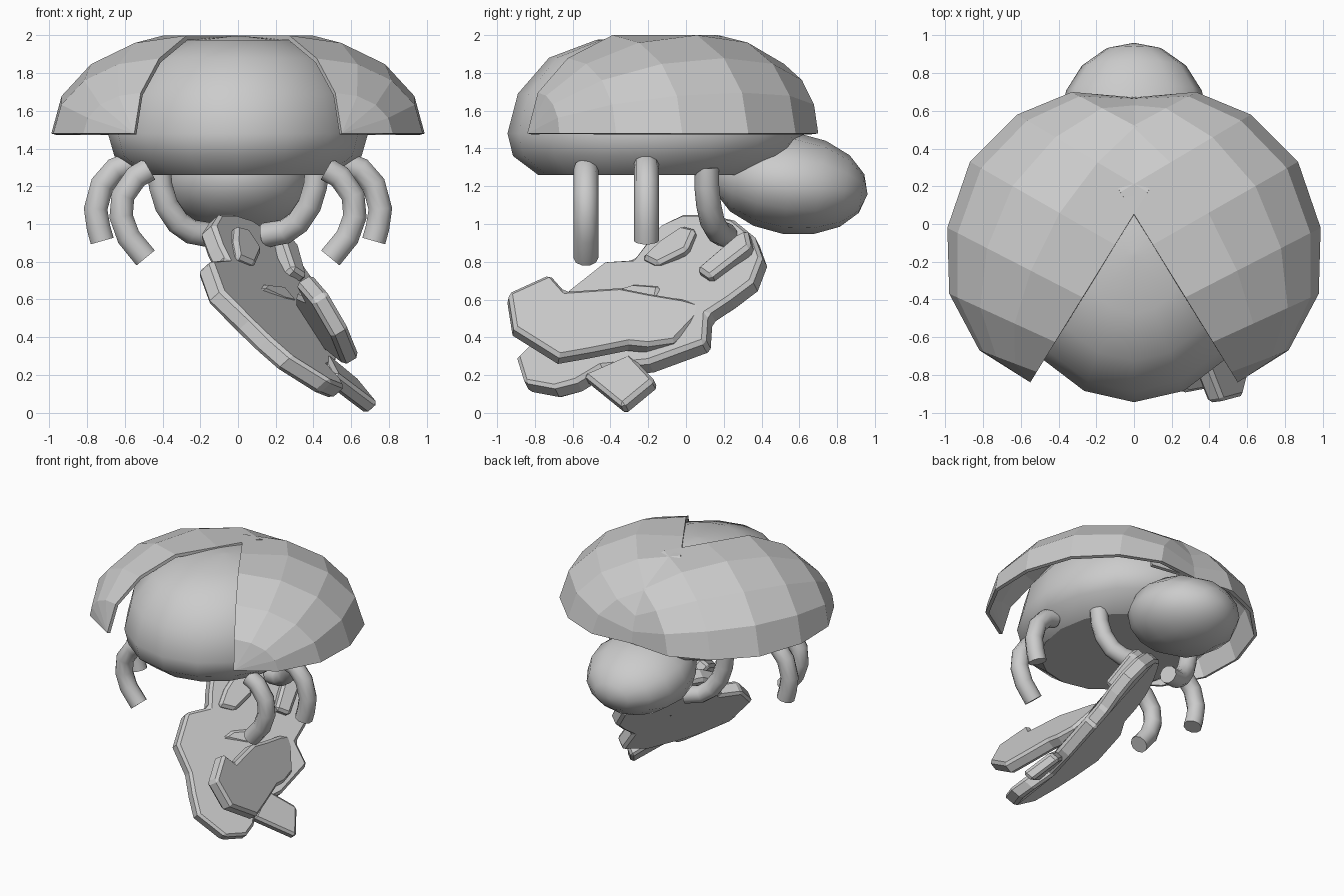
import bpy, bmesh
from math import sin, cos, pi, radians
from mathutils import Vector

if "Cube" in bpy.data.objects:
    bpy.data.objects.remove(bpy.data.objects["Cube"])


def smooth(ob, angle):
    bpy.ops.object.select_all(action='DESELECT')
    ob.select_set(True)
    bpy.context.view_layer.objects.active = ob
    bpy.ops.object.shade_smooth_by_angle(angle=radians(angle))


def make(name, verts, faces):
    me = bpy.data.meshes.new(name)
    me.from_pydata(verts, [], faces)
    bm = bmesh.new()
    bm.from_mesh(me)
    bmesh.ops.remove_doubles(bm, verts=bm.verts, dist=0.0005)
    bmesh.ops.recalc_face_normals(bm, faces=bm.faces)
    bm.to_mesh(me)
    bm.free()
    ob = bpy.data.objects.new(name, me)
    bpy.context.collection.objects.link(ob)
    return ob


# Body: flat-bottomed dome, rings of (radius fraction, z, y centre)
N = 16
rings = [(.73, 1.26, -.21), (.95, 1.36, -.17), (1, 1.48, -.16), (.93, 1.69, -.16),
         (.72, 1.88, -.16), (.4, 1.975, -.16), (.02, 1.998, -.16)]
verts = [(.69 * r * sin(2 * pi * k / N), y - .785 * r * cos(2 * pi * k / N), z)
         for r, z, y in rings for k in range(N)]
faces = [(i * N + k, i * N + (k + 1) % N, (i + 1) * N + (k + 1) % N, (i + 1) * N + k)
         for i in range(len(rings) - 1) for k in range(N)]
faces += [tuple(range(N)), tuple(range((len(rings) - 1) * N, len(rings) * N))]
body = make("body", verts, faces)
smooth(body, 70)
for e in body.data.edges:
    if all(body.data.vertices[v].co.z < 1.27 for v in e.vertices):
        e.use_edge_sharp = True

# Head: ellipsoid with its axis along y, nose dipping slightly
bpy.ops.mesh.primitive_uv_sphere_add(segments=12, ring_count=8, radius=1,
                                     location=(0, .55, 1.215), rotation=(radians(-98), 0, 0))
head = bpy.context.object
head.name = "head"
head.scale = (.39, .27, .415)
smooth(head, 50)

# Wing shells: faceted quarter domes turned outward, crossing each other at the back
rim = [(.55, -.84), (.82, -.67), (.98, -.37), (.99, -.02), (.87, .33), (.62, .58), (.33, .70),
       (-.02, .67), (-.35, .62)]
n = len(rim)
rise = [sin(pi * i / 8) for i in range(n)]
p0, p8 = Vector(rim[0]), Vector(rim[-1])
inner = [p0.lerp(p8, .5 - .5 * cos(pi * i / 8)) for i in range(n)]
for side, s in (("left", -1), ("right", 1)):
    verts = []
    for j in range(5):
        a = pi / 8 * j
        for r, t, h in zip(rim, inner, rise):
            verts.append((s * (t[0] + cos(a) * (r[0] - t[0])), t[1] + cos(a) * (r[1] - t[1]),
                          min(1.48 + .563 * h * sin(a), 2.0)))
    faces = [(j * n + i, j * n + i + 1, (j + 1) * n + i + 1, (j + 1) * n + i)
             for j in range(4) for i in range(n - 1)]
    shell = make(side + "_wing_shell", verts, faces)
    # keep the outside of the shell pointing up
    if sum(p.normal.z * p.area for p in shell.data.polygons) < 0:
        shell.data.flip_normals()
    m = shell.modifiers.new("thickness", 'SOLIDIFY')
    m.thickness = .025
    m.offset = -1

# Legs: bent tubes, three mirrored pairs
legs = {
    "front_leg": [(.47, -.53, 1.29), (.54, -.53, 1.25), (.61, -.53, 1.15), (.62, -.53, 1.04),
                  (.58, -.53, .93), (.49, -.53, .82)],
    "middle_leg": [(.57, -.21, 1.32), (.65, -.21, 1.29), (.72, -.21, 1.21), (.755, -.21, 1.08),
                   (.74, -.21, .98), (.72, -.21, .91)],
    "back_leg": [(.42, .11, 1.3), (.41, .11, 1.2), (.38, .12, 1.1), (.32, .14, 1.01),
                 (.25, .17, .96), (.14, .21, .94)],
}
for name, path in legs.items():
    for side, s in (("left", -1), ("right", 1)):
        cu = bpy.data.curves.new(side + "_" + name, 'CURVE')
        cu.dimensions = '3D'
        cu.bevel_depth = .066
        cu.bevel_resolution = 3
        cu.use_fill_caps = True
        sp = cu.splines.new('POLY')
        sp.points.add(len(path) - 1)
        for p, (x, y, z) in zip(sp.points, path):
            p.co = (s * x, y, z, 1)
        ob = bpy.data.objects.new(side + "_" + name, cu)
        bpy.context.collection.objects.link(ob)
        bpy.ops.object.select_all(action='DESELECT')
        ob.select_set(True)
        bpy.context.view_layer.objects.active = ob
        bpy.ops.object.convert(target='MESH')
        smooth(bpy.context.object, 45)


# Slanted plates: side outline (y, z) of the outer face on a tilted surface, thickened along its normal
def main_plane(y, z):
    bend = -.4 * max(0, .6 - z) * (y + .33)
    twist = -.35 * (z - .4) * min(max(-y / .7, 0), 1.2)
    return -.1 + .47 * (y - .03) - .885 * (z - 1.06) + bend + twist


def flap_plane(y, z):
    return .46 - .12 * (y + .93) - .6 * (z - .56)


MAIN_N = Vector((1.13, -.53, 1)).normalized()
FLAP_N = Vector((1, .12, .6)).normalized()


def plate(name, outline, plane, normal, lift, thick):
    k = len(outline)
    top = [Vector((plane(y, z) + lift, y, z)) for y, z in outline]
    verts = [p - normal * thick for p in top] + top
    faces = [tuple(range(k)), tuple(range(k, 2 * k))]
    faces += [(i, (i + 1) % k, k + (i + 1) % k, k + i) for i in range(k)]
    ob = make(name, verts, faces)
    m = ob.modifiers.new("chamfer", 'BEVEL')
    m.width = .02
    m.segments = 1
    m.limit_method = 'ANGLE'
    m.angle_limit = radians(50)


plate("large_plate", [(-.22, .9), (-.14, 1.0), (-.02, 1.06), (.12, 1.06), (.25, 1.03), (.36, .94), (.4, .83),
                      (.35, .7), (.23, .61), (.11, .53), (.1, .38), (-.2, .27), (-.45, .25), (-.58, .17),
                      (-.7, .14), (-.86, .17), (-.9, .3), (-.8, .4), (-.7, .5), (-.63, .65),
                      (-.43, .81), (-.28, .82)], main_plane, MAIN_N, .04, .11)
plate("flap_plate", [(-.94, .64), (-.72, .74), (-.64, .65), (-.35, .67), (-.2, .64), (-.02, .61), (.12, .57),
                     (-.06, .38), (-.2, .36), (-.3, .37), (-.5, .33), (-.67, .3), (-.91, .45)],
      flap_plane, FLAP_N, .06, .1)
plate("lower_block", [(-.55, .21), (-.3, .32), (-.17, .18), (-.34, .04)], main_plane, MAIN_N, .06, .09)
plate("upper_block", [(.05, .77), (.12, .72), (.34, .89), (.32, .98), (.26, .95)], main_plane, MAIN_N, .13, .12)
plate("top_block", [(-.24, .83), (-.16, .79), (.0, .87), (.05, .98), (-.03, 1.0), (-.14, .92)],
      main_plane, MAIN_N, .08, .08)
plate("middle_block", [(-.38, .66), (-.25, .60), (-.16, .58), (-.14, .68), (-.28, .69)],
      main_plane, MAIN_N, .11, .1)
